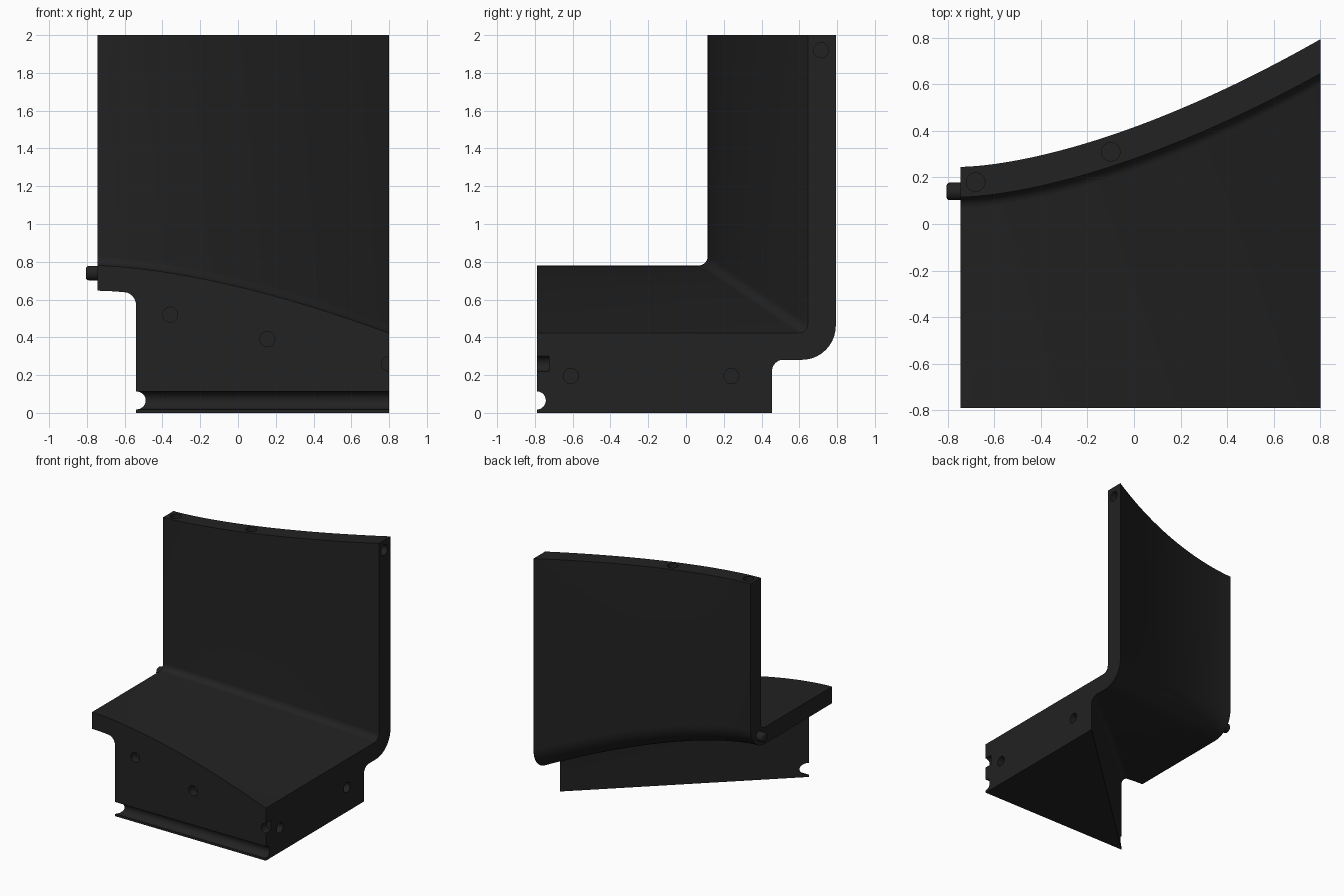
import bpy, bmesh, math
from mathutils import Matrix, Vector

if "Cube" in bpy.data.objects:
    bpy.data.objects.remove(bpy.data.objects["Cube"])

X0, X1, FRONT, TOP = -0.745, 0.80, -0.79, 2.0
mat = bpy.data.materials.new("charcoal")
mat.diffuse_color = (0.0160, 0.0160, 0.0160, 1)
mat.use_nodes = True
mat.node_tree.nodes["Principled BSDF"].inputs["Base Color"].default_value = mat.diffuse_color


def sweep(x):
    """Shared easing of the curved plate, 0 at the left and 1 at the right."""
    return max(0.0, (x - X0) / (X1 - X0)) ** 1.6


def floor_top(x):
    return 0.78 - 0.358 * sweep(x)


def floor_bottom(x):
    return floor_top(x) - 0.133 - 0.008 * sweep(x)


def wall_front(x):
    return 0.115 + 0.53 * sweep(x)


def wall_back(x):
    return 0.245 + 0.548 * sweep(x)


def finish(name, bm):
    bmesh.ops.recalc_face_normals(bm, faces=bm.faces)
    me = bpy.data.meshes.new(name)
    bm.to_mesh(me)
    bm.free()
    me.materials.append(mat)
    ob = bpy.data.objects.new(name, me)
    bpy.context.collection.objects.link(ob)
    return ob


def add_cylinder(bm, centre, axis, radius, depth, sides=28):
    rot = Vector((0, 0, 1)).rotation_difference(Vector(axis)).to_matrix().to_4x4()
    return bmesh.ops.create_cone(bm, cap_ends=True, segments=sides, radius1=radius,
                                 radius2=radius, depth=depth,
                                 matrix=Matrix.Translation(centre) @ rot)


def activate(ob):
    bpy.ops.object.select_all(action='DESELECT')
    ob.select_set(True)
    bpy.context.view_layer.objects.active = ob


def cut(ob, cutter):
    activate(ob)
    mod = ob.modifiers.new("cut", 'BOOLEAN')
    mod.operation, mod.solver, mod.object = 'DIFFERENCE', 'EXACT', cutter
    bpy.ops.object.modifier_apply(modifier=mod.name)


# Curved shell: an L-shaped section with rounded bends, lofted along x
def shell_section(x):
    yf, yb, zt, zb = wall_front(x), wall_back(x), floor_top(x), floor_bottom(x)
    ri, ro, n = 0.05, 0.18, 10
    pts = [(FRONT, zb)]
    for i in range(n + 1):
        a = math.pi / 2 * i / n
        pts.append((yb - ro + ro * math.sin(a), zb + ro - ro * math.cos(a)))
    pts += [(yb, TOP), (yf, TOP)]
    for i in range(n + 1):
        a = math.pi / 2 * i / n
        pts.append((yf - ri + ri * math.cos(a), zt + ri - ri * math.sin(a)))
    pts.append((FRONT, zt))
    return [(x, y, z) for y, z in pts]


bm = bmesh.new()
N = 40
rings = [[bm.verts.new(p) for p in shell_section(X0 + (X1 - X0) * i / N)]
         for i in range(N + 1)]
for a, b in zip(rings, rings[1:]):
    for j in range(len(a)):
        k = (j + 1) % len(a)
        bm.faces.new((a[j], a[k], b[k], b[j]))
bm.faces.new(rings[0])
bm.faces.new(rings[-1])
shell = finish("curved_shell", bm)

# Wedge base: triangular footprint, its diagonal side flaring into the shell
START, END, FLARE = Vector((-0.54, FRONT)), Vector((X1, 0.455)), 0.062
bm = bmesh.new()
columns, fronts = [], []
for i in range(N + 1):
    u = i / N
    foot = START.lerp(END, u)
    out = Vector((u - 1, u))
    col = [bm.verts.new((foot.x, foot.y, 0))]
    for s in range(9):
        a = math.pi / 2 * s / 8
        p = foot + out * FLARE * (1 - math.cos(a))
        z = floor_bottom(p.x) - FLARE * (1 - math.sin(a)) + 0.001
        col.append(bm.verts.new((p.x, p.y, z)))
    columns.append(col)
    top = col[-1]
    fronts.append(top if i == 0 else bm.verts.new((top.co.x, FRONT, top.co.z)))
corner = bm.verts.new((X1, FRONT, 0))
for i in range(N):
    a, b = columns[i], columns[i + 1]
    for j in range(len(a) - 1):
        bm.faces.new((a[j], b[j], b[j + 1], a[j + 1]))
    cap = [a[-1], b[-1], fronts[i + 1]]
    bm.faces.new(cap if i == 0 else cap + [fronts[i]])
bm.faces.new(columns[0] + fronts[1:] + [corner])
bm.faces.new(columns[-1] + [fronts[-1], corner])
bm.faces.new([c[0] for c in columns] + [corner])
base = finish("wedge_base", bm)

# Round dowel holes in the front, right and top faces
bm = bmesh.new()
R, D = 0.04, 0.13
for x, z in ((-0.36, 0.52), (0.155, 0.39), (0.80, 0.26)):
    add_cylinder(bm, (x, FRONT, z), (0, 1, 0), R, D)
for y, z in ((-0.61, 0.195), (0.24, 0.195), (0.715, 1.92)):
    add_cylinder(bm, (X1, y, z), (1, 0, 0), R, D)
for x, y in ((-0.68, 0.18), (-0.10, 0.31)):
    add_cylinder(bm, (x, y, TOP), (0, 0, 1), R, D)
holes = finish("hole_cutter", bm)

# Half-round groove along the bottom of the front
bm = bmesh.new()
add_cylinder(bm, (0, FRONT, 0.066), (1, 0, 0), 0.048, 3, 32)
groove = finish("groove_cutter", bm)

cut(shell, holes)
cut(base, holes)
cut(base, groove)
for helper in (holes, groove):
    bpy.data.objects.remove(helper, do_unlink=True)

# Locating pin on the left edge, with a softened tip
bm = bmesh.new()
add_cylinder(bm, (-0.755, 0.14, 0.74), (1, 0, 0), 0.038, 0.10)
tip = [e for e in bm.edges if all(v.co.x < -0.79 for v in e.verts)]
bmesh.ops.bevel(bm, geom=tip, offset=0.014, segments=3, profile=0.5, affect='EDGES')
pin = finish("locating_pin", bm)

for ob in (shell, base, pin):
    activate(ob)
    bpy.ops.object.shade_smooth_by_angle(angle=math.radians(30))
